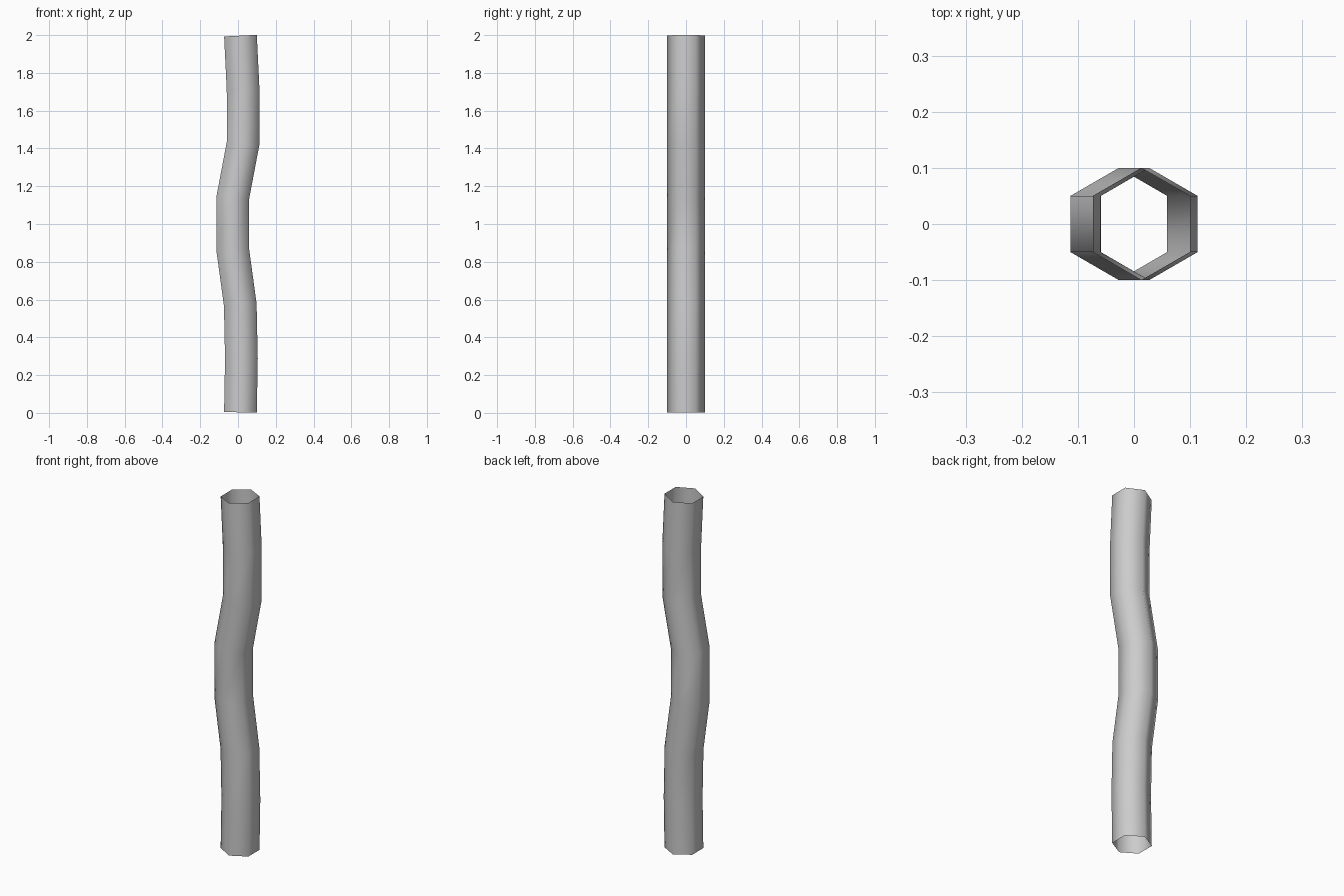
import bpy, bmesh, math
from mathutils import Vector

if "Cube" in bpy.data.objects:
    bpy.data.objects.remove(bpy.data.objects["Cube"])

RADIUS, SIDES = 0.1, 6
# Sideways drift of the centre line at evenly spaced heights
drift = [0.013, 0.018, 0.012, -0.027, -0.027, 0.027, 0.027, 0.013]
top, bottom = 1.997, 0.003
path = [Vector((x, 0, bottom + (top - bottom) * i / (len(drift) - 1)))
        for i, x in enumerate(drift)]

# Open hexagonal tube swept along the path
bm = bmesh.new()
rings = []
for i, p in enumerate(path):
    before = (p - path[i - 1]).normalized() if i > 0 else Vector()
    after = (path[i + 1] - p).normalized() if i < len(path) - 1 else Vector()
    tangent = (before + after).normalized()
    across = Vector((tangent.z, 0, -tangent.x))
    ring = []
    for k in range(SIDES):
        a = math.radians(90) + math.tau * k / SIDES
        offset = across * math.cos(a) + Vector((0, 1, 0)) * math.sin(a)
        ring.append(bm.verts.new(p + offset * RADIUS))
    rings.append(ring)
for lower, upper in zip(rings, rings[1:]):
    for k in range(SIDES):
        n = (k + 1) % SIDES
        bm.faces.new((lower[k], lower[n], upper[n], upper[k])).smooth = True

mesh = bpy.data.meshes.new("wavy_tube")
bm.to_mesh(mesh)
bm.free()
tube = bpy.data.objects.new("wavy_tube", mesh)
bpy.context.collection.objects.link(tube)
